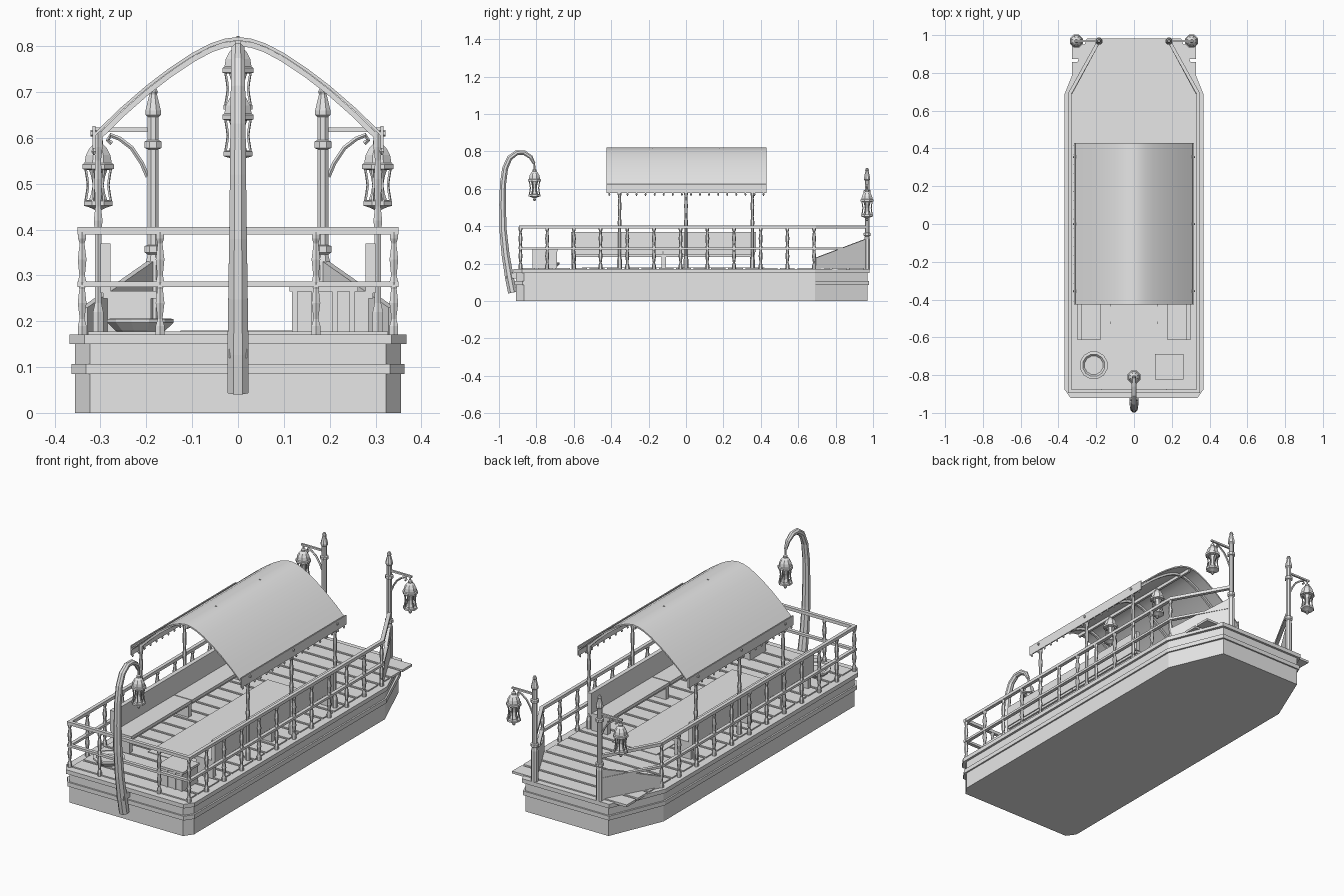
import bpy, bmesh, math
from mathutils import Vector

if "Cube" in bpy.data.objects:
    bpy.data.objects.remove(bpy.data.objects["Cube"])

grey = bpy.data.materials.new("plain grey")
grey.diffuse_color = (0.8, 0.8, 0.8, 1)
grey.use_nodes = True
grey.node_tree.nodes["Principled BSDF"].inputs["Base Color"].default_value = grey.diffuse_color


def make(name, verts, faces, smooth=False):
    me = bpy.data.meshes.new(name)
    me.from_pydata([tuple(v) for v in verts], [], faces)
    bm = bmesh.new()
    bm.from_mesh(me)
    bmesh.ops.recalc_face_normals(bm, faces=bm.faces)
    bm.to_mesh(me)
    bm.free()
    me.materials.append(grey)
    ob = bpy.data.objects.new(name, me)
    bpy.context.collection.objects.link(ob)
    if smooth:
        bpy.context.view_layer.objects.active = ob
        ob.select_set(True)
        bpy.ops.object.shade_smooth_by_angle(angle=math.radians(35))
        ob.select_set(False)
    return ob


def skin(name, rings, smooth=False):
    """Join equal rings of points and cap both ends."""
    n = len(rings[0])
    verts = [p for r in rings for p in r]
    faces = [(i * n + j, i * n + (j + 1) % n, (i + 1) * n + (j + 1) % n, (i + 1) * n + j)
             for i in range(len(rings) - 1) for j in range(n)]
    faces += [tuple(range(n)), tuple(range(len(verts) - n, len(verts)))]
    return make(name, verts, faces, smooth)


def box(name, x0, x1, y0, y1, z0, z1):
    return skin(name, [[(x0, y0, z), (x1, y0, z), (x1, y1, z), (x0, y1, z)] for z in (z0, z1)])


def lathe(name, x, y, z, profile, sides=8):
    return skin(name, [[(x + r * math.cos(math.tau * (k + .5) / sides),
                         y + r * math.sin(math.tau * (k + .5) / sides), z + h)
                        for k in range(sides)] for r, h in profile])


def tube(name, pts, radii, sides=6, side=(1, 0, 0)):
    """Sweep a polygon along a path lying square to the side vector."""
    pts, side, rings = [Vector(p) for p in pts], Vector(side), []
    if not isinstance(radii, (list, tuple)):
        radii = [radii] * len(pts)
    for i, p in enumerate(pts):
        t = (pts[min(i + 1, len(pts) - 1)] - pts[max(i - 1, 0)]).normalized()
        b = t.cross(side).normalized()
        rings.append([p + radii[i] * (math.cos(a) * side + math.sin(a) * b)
                      for a in (math.tau * (k + .5) / sides for k in range(sides))])
    return skin(name, rings)


def bar(name, a, b, w, z0, z1, z0b=None, z1b=None):
    """Upright plank between two plan points, optionally sloping."""
    a, b = Vector(a), Vector(b)
    d = (b - a).normalized() * w / 2
    n = Vector((-d.y, d.x))
    z0b, z1b = z0 if z0b is None else z0b, z1 if z1b is None else z1b
    return skin(name, [[(*(p + n), lo), (*(p - n), lo), (*(p - n), hi), (*(p + n), hi)]
                       for p, lo, hi in ((a, z0, z1), (b, z0b, z1b))])


def lantern(name, x, y, z):
    """Caged lantern; z is the height of the lower plate."""
    lathe(name + "_base", x, y, z, [(.004, -.025), (.009, -.018), (.006, -.01), (.02, -.004),
                                    (.034, 0), (.034, .01), (.026, .012)])
    lathe(name + "_core", x, y, z, [(.022, .01), (.016, .028), (.013, .045), (.016, .062), (.022, .08)])
    lathe(name + "_cap", x, y, z, [(.028, .078), (.037, .08), (.037, .09), (.032, .093), (.029, .11),
                                   (.02, .126), (.011, .134), (.011, .142), (.005, .147), (.004, .16)])
    for k in range(8):
        a = math.tau * (k + .5) / 8
        c, s = math.cos(a), math.sin(a)
        tube(name + "_cage_bar", [(x + r * c, y + r * s, z + h) for r, h in
             ((.03, .008), (.026, .03), (.024, .045), (.026, .06), (.03, .082))], .003, 4, (-s, c, 0))


# Hull with two raised bands
def outline(e, z):
    half = [(.323 + e, -.91 - e), (.355 + e, -.865 - e), (.355 + e, .69), (.237 + e, .97 + e)]
    return [(x, y, z) for x, y in half] + [(-x, y, z) for x, y in reversed(half)]


skin("hull", [outline(e, z) for e, z in ((0, 0), (0, .085), (.008, .085), (.008, .107), (0, .107),
                                        (0, .15), (.012, .15), (.012, .171))])

# Deck boards, the last ones overhanging the bow corners
pitch = .0925
for i in range(20):
    y = -.885 + i * pitch
    w = .327 if y < .88 else .285
    box("deck_board", -w, w, y, y + pitch - .014, .165, .177)
box("floor_mat", -.125, .125, -.555, .42, .176, .18)

# Railings, balusters and bow panels
turned = [(.011, 0), (.011, .02), (.006, .035), (.011, .07), (.007, .1), (.011, .115), (.007, .13),
          (.011, .165), (.006, .2), (.01, .21), (.01, .225)]
for z0, z1 in ((.389, .405), (.275, .287)):
    bar("stern_rail", (-.35, -.885), (.35, -.885), .018, z0, z1)
    for s in (-1, 1):
        bar("side_rail", (s * .34, -.885), (s * .34, .695), .018, z0, z1)
        bar("bow_rail", (s * .34, .69), (s * .185, .97), .018, z0, z1)
for s in (-1, 1):
    lathe("stern_baluster", s * .17, -.885, .17, turned, 6)
    for i in range(12):
        lathe("side_baluster", s * .34, -.885 + i * .1427, .17, turned, 6)
    bar("bow_panel", (s * .335, .69), (s * .192, .955), .016, .171, .23, .171, .33)

# Benches with backrests
for s in (-1, 1):
    for a, b in ((-.615, -.125), (-.12, .37)):
        x = sorted((s * .178, s * .295))
        box("bench_seat", *x, a, b, .25, .266)
    x = sorted((s * .278, s * .3))
    box("bench_back", *x, -.615, .375, .262, .37)
    x = sorted((s * .19, s * .285))
    for y in (-.6, -.12, .355):
        box("bench_support", *x, y - .012, y + .012, .17, .25)
    box("bench_stretcher", *x, -.6, .355, .235, .25)

# Stern crate and round basket
box("crate", .118, .255, -.815, -.695, .175, .265)
box("crate_lid", .112, .262, -.822, -.688, .265, .277)
for x in (.118, .16, .205, .243):
    box("crate_slat", x, x + .012, -.82, -.69, .175, .265)
lathe("basket", -.213, -.748, .175, [(.05, 0), (.058, .006), (.075, .022), (.075, .03), (.06, .031), (.05, .02)], 12)

# Canopy: arched sheet, ribs, posts and scalloped valance
arch = [(-.315, .608), (-.26, .662), (-.2, .714), (-.15, .752), (-.1, .785), (-.06, .806), (-.03, .816), (0, .82)]
arch += [(-x, z) for x, z in reversed(arch[:-1])]
loop = arch + [(x, z - .008) for x, z in reversed(arch)]
skin("canopy", [[(x, y, z) for x, z in loop] for y in (-.425, .43)], True)
for y in (-.355, 0, .355):
    tube("canopy_rib", [(x * .985, y, z - .014) for x, z in arch], .008, 4, (0, 1, 0))
    for s in (-1, 1):
        lathe("canopy_post", s * .305, y, .17, [(.013, 0), (.013, .05), (.008, .07), (.008, .22), (.011, .25),
              (.007, .28), (.01, .34), (.007, .38), (.011, .41), (.011, .445)], 6)
        tube("valance_bolt", [(s * .308, y, .61), (s * .322, y, .61)], .007, 6, (0, 1, 0))
bar("ridge_beam", (0, -.42), (0, .425), .012, .795, .812)
for s in (-1, 1):
    bar("valance", (s * .314, -.425), (s * .314, .43), .006, .577, .626)
    for i in range(18):
        lathe("valance_tassel", s * .314, -.41 + i * .0485, .563, [(.002, 0), (.006, .007), (.003, .015)], 5)

# Curved stern pole with its lantern
path = [(-.928, .045), (-.945, .13), (-.965, .25), (-.978, .38), (-.981, .52), (-.978, .63), (-.967, .71),
        (-.943, .765), (-.905, .793), (-.865, .793), (-.83, .77), (-.812, .735)]
rad = [.025, .025, .023, .021, .019, .018, .017, .016, .015, .014, .012, .008]
tube("stern_pole", [(0, y, z) for y, z in path], rad, 8)
box("pole_bracket", -.02, .02, -.96, -.9, .12, .15)
tube("stern_hanger", [(0, -.812, .745), (0, -.81, .705)], .005)
lantern("stern_lantern", 0, -.81, .56)

# Lanterns under the canopy
for y in (-.18, .18):
    lantern("canopy_lantern", 0, y, .662)

# Bow lamp posts with brackets and lanterns
for s in (-1, 1):
    lathe("bow_post", s * .185, .968, .17, [(.017, 0), (.017, .16), (.013, .175), (.02, .18), (.02, .194),
          (.013, .196), (.013, .405), (.02, .408), (.02, .422), (.013, .425), (.013, .475), (.018, .48),
          (.018, .49), (.009, .525), (.011, .53), (.006, .542)])
    bar("lamp_arm", (s * .185, .968), (s * .315, .968), .01, .613, .622)
    tube("lamp_brace", [(s * x, .968, z) for x, z in ((.197, .515), (.21, .545), (.232, .578),
         (.258, .598), (.278, .606), (.284, .595), (.275, .588))], .005, 5, (0, 1, 0))
    tube("lamp_hook", [(s * .305, .968, .615), (s * .305, .968, .6)], .004)
    lantern("bow_lantern", s * .305, .968, .452)
